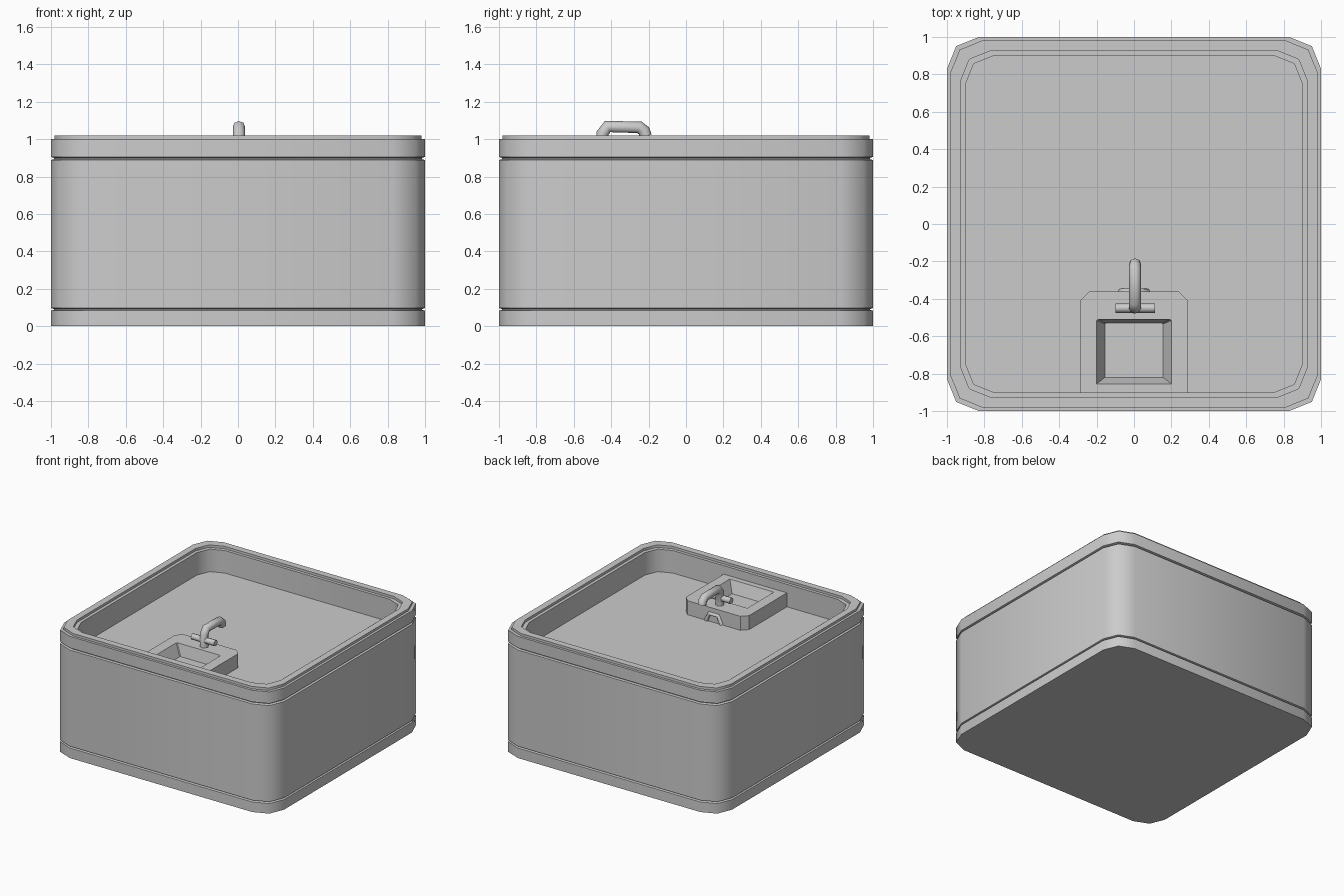
import bpy, bmesh, math
from mathutils import Matrix

if "Cube" in bpy.data.objects:
    bpy.data.objects.remove(bpy.data.objects["Cube"])


def finish(name, bm, angle):
    bmesh.ops.recalc_face_normals(bm, faces=bm.faces)
    me = bpy.data.meshes.new(name)
    bm.to_mesh(me)
    bm.free()
    me.shade_smooth()
    me.set_sharp_from_angle(angle=math.radians(angle))
    ob = bpy.data.objects.new(name, me)
    bpy.context.collection.objects.link(ob)
    return ob


def loft(name, rings, angle):
    """Bridge equal-length rings of points and cap both ends."""
    bm = bmesh.new()
    loops = [[bm.verts.new(p) for p in r] for r in rings]
    n = len(loops[0])
    for a, b in zip(loops, loops[1:]):
        for i in range(n):
            j = (i + 1) % n
            bm.faces.new((a[i], a[j], b[j], b[i]))
    bm.faces.new(loops[0][::-1])
    bm.faces.new(loops[-1])
    return finish(name, bm, angle)


def rounded_square(h, z, r=0.17):
    """Square of half size h with two-segment corners."""
    corner = [(h, h - r), (h - 0.29 * r, h - 0.29 * r), (h - r, h)]
    pts = []
    for k in range(4):
        c, s = round(math.cos(k * math.pi / 2)), round(math.sin(k * math.pi / 2))
        pts += [(c * x - s * y, s * x + c * y, z) for x, y in corner]
    return pts


def tube(name, points, radius):
    cu = bpy.data.curves.new(name, 'CURVE')
    cu.dimensions = '3D'
    cu.bevel_depth = radius
    cu.bevel_resolution = 2
    cu.use_fill_caps = True
    sp = cu.splines.new('POLY')
    sp.points.add(len(points) - 1)
    for p, co in zip(sp.points, points):
        p.co = (*co, 1)
        p.radius = 1
    sp.use_smooth = True
    ob = bpy.data.objects.new(name, cu)
    bpy.context.collection.objects.link(ob)
    return ob


# Trough shell: base band, groove, wall, groove, rim, stepped lip, inner wall and floor
profile = [(1, 0), (1, 0.083), (0.985, 0.088), (0.985, 0.092), (1, 0.097),
           (1, 0.888), (0.985, 0.893), (0.985, 0.9), (1, 0.905),
           (1, 1.0), (0.98, 1.0), (0.98, 1.02), (0.925, 1.02), (0.925, 1.0),
           (0.9, 1.0), (0.9, 0.815)]
loft("trough", [rounded_square(h, z, 0.17 - 0.2 * (1 - h)) for h, z in profile], 47)


# Small basin block against the front inner wall
def basin_ring(w, y0, y1, c, z):
    return [(-w, y0, z), (w, y0, z), (w, y1 - c, z), (w - c, y1, z),
            (-w + c, y1, z), (-w, y1 - c, z)]


loft("basin", [basin_ring(0.287, -0.9, -0.362, 0.047, 0.81),
               basin_ring(0.287, -0.9, -0.362, 0.047, 0.93),
               basin_ring(0.2, -0.855, -0.51, 0.006, 0.93),
               basin_ring(0.155, -0.82, -0.53, 0.005, 0.835)], 30)

# Faucet pipe
tube("faucet", [(0.005, y, z) for y, z in [
    (-0.447, 0.92), (-0.447, 1.03), (-0.42, 1.067), (-0.25, 1.064),
    (-0.225, 1.045), (-0.215, 1.015)]], 0.033)

# Valve handle across the faucet
bm = bmesh.new()
bmesh.ops.create_cone(bm, cap_ends=True, segments=8, radius1=0.025, radius2=0.025,
                      depth=0.21,
                      matrix=Matrix.Translation((0.007, -0.45, 0.985))
                      @ Matrix.Rotation(math.pi / 2, 4, 'Y'))
finish("valve_handle", bm, 50)

# Drain arch on the back of the basin
tube("drain_arch", [(x, -0.362, z) for x, z in [
    (-0.07, 0.815), (-0.04, 0.88), (0.04, 0.88), (0.07, 0.815)]], 0.016)
